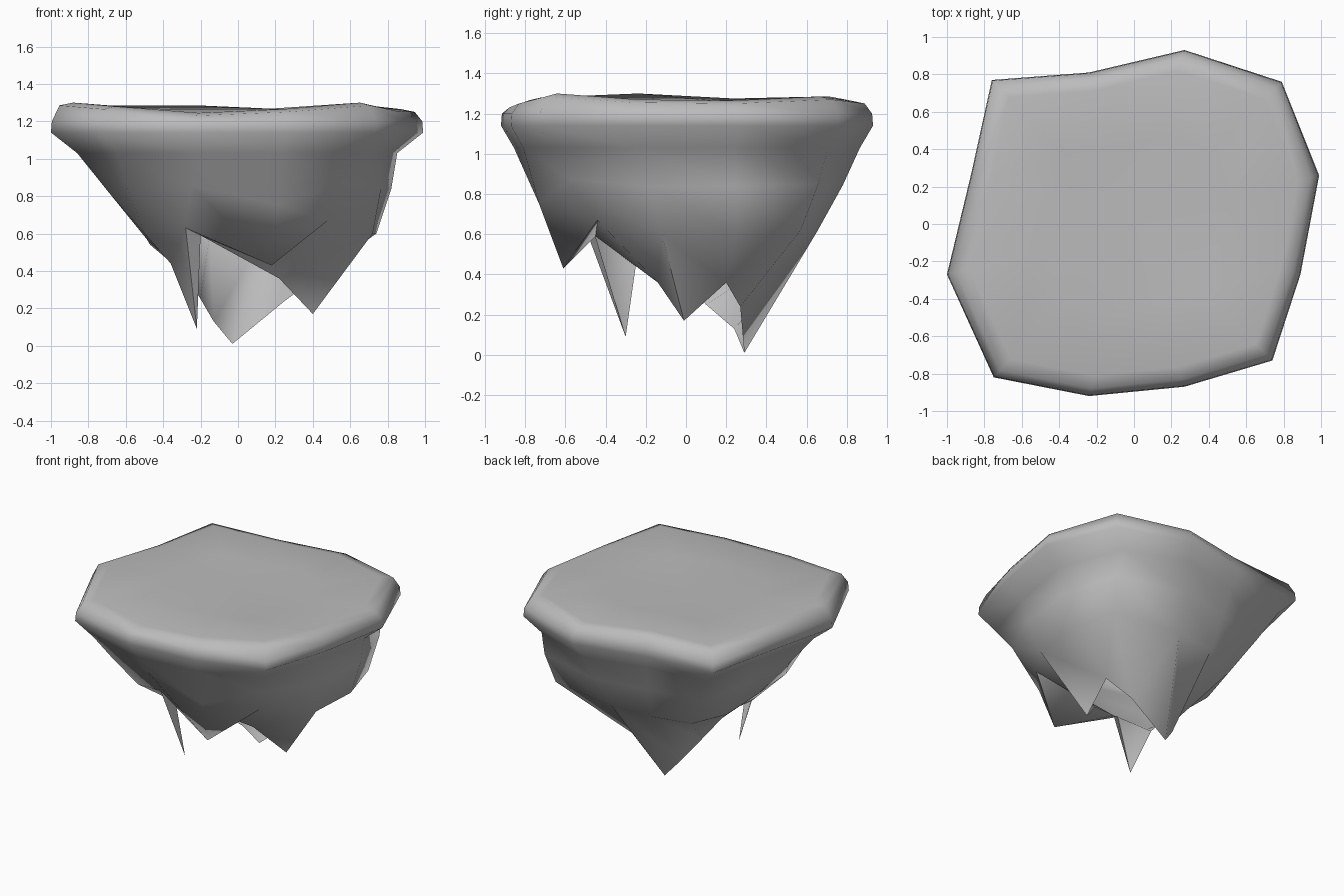
import bpy, bmesh, math
from mathutils import Vector

cube = bpy.data.objects.get("Cube")
if cube:
    bpy.data.objects.remove(cube)

stone = bpy.data.materials.new("grey stone")
stone.use_nodes = True
grey = (0.5, 0.5, 0.5, 1)
stone.diffuse_color = grey
stone.node_tree.nodes["Principled BSDF"].inputs["Base Color"].default_value = grey

# Plan outline of the plateau with the uneven lift of its edge, counter-clockwise
outline = [(-.75, -.82, .015), (-.24, -.92, -.02), (.27, -.87, 0), (.74, -.73, .035),
           (.89, -.27, .005), (.99, .26, 0), (.79, .76, .02), (.27, .93, 0),
           (-.24, .81, .02), (-.76, .77, .02), (-.87, .27, .01), (-1, -.27, .035)]
# Waist of the rock, with the overhanging ledge at the front
waist = [(-.5, -.45, .6), (-.28, -.5, .63), (.18, -.61, .43), (.48, -.44, .67),
         (.72, -.12, .6), (.74, .25, .6), (.66, .57, .62), (.15, .65, .61),
         (-.15, .62, .6), (-.4, .5, .57), (-.47, .2, .54), (-.48, -.15, .56)]
# Jagged open lower edge with three hanging spikes
hem = [(-.36, -.25, .44), (-.22, -.3, .09), (-.2, -.45, .59), (.22, -.14, .36),
       (.4, -.01, .17), (.41, .2, .36), (.25, .27, .24), (-.03, .29, .01),
       (-.13, .24, .13), (-.2, .1, .25), (-.28, -.02, .38), (-.33, -.15, .43)]


def level(scale_x, scale_y, z, lift=0):
    """Outline scaled about the middle, following part of the edge lift."""
    return [Vector((x * scale_x, y * scale_y, z + up * lift)) for x, y, up in outline]


shoulder = level(.86, .93, 1.03)
waist = [Vector(p) for p in waist]
flank = [a.lerp(b, .5) * 1.03 for a, b in zip(shoulder, waist)]
rings = [level(.5, .5, 1.265), level(.88, .88, 1.265, 1), level(.955, .955, 1.25, 1),
         level(.995, .995, 1.2), level(1, 1, 1.14), shoulder, flank, waist,
         [Vector(p) for p in hem]]

bm = bmesh.new()
loops = [[bm.verts.new(p) for p in ring] for ring in rings]
middle = bm.verts.new((0, 0, 1.265))


def split_face(a, b, c, d):
    """Two triangles folded along the higher diagonal, keeping spikes narrow."""
    if a.co.z + c.co.z > b.co.z + d.co.z:
        a, b, c, d = b, c, d, a
    bm.faces.new((a, b, d))
    bm.faces.new((b, c, d))


# Loft the hollow rock from the plateau down to the spikes
count = len(outline)
for i in range(count):
    j = (i + 1) % count
    bm.faces.new((middle, loops[0][i], loops[0][j]))
    for upper, lower in zip(loops[:-1], loops[1:-1]):
        bm.faces.new((upper[i], lower[i], lower[j], upper[j]))
    upper, lower = loops[-2:]
    split_face(upper[i], lower[i], lower[j], upper[j])
mesh = bpy.data.meshes.new("floating_rock")
bm.to_mesh(mesh)
bm.free()
mesh.materials.append(stone)
rock = bpy.data.objects.new("floating_rock", mesh)
bpy.context.collection.objects.link(rock)
bpy.context.view_layer.objects.active = rock
rock.select_set(True)
bpy.ops.object.shade_smooth_by_angle(angle=math.radians(75))
